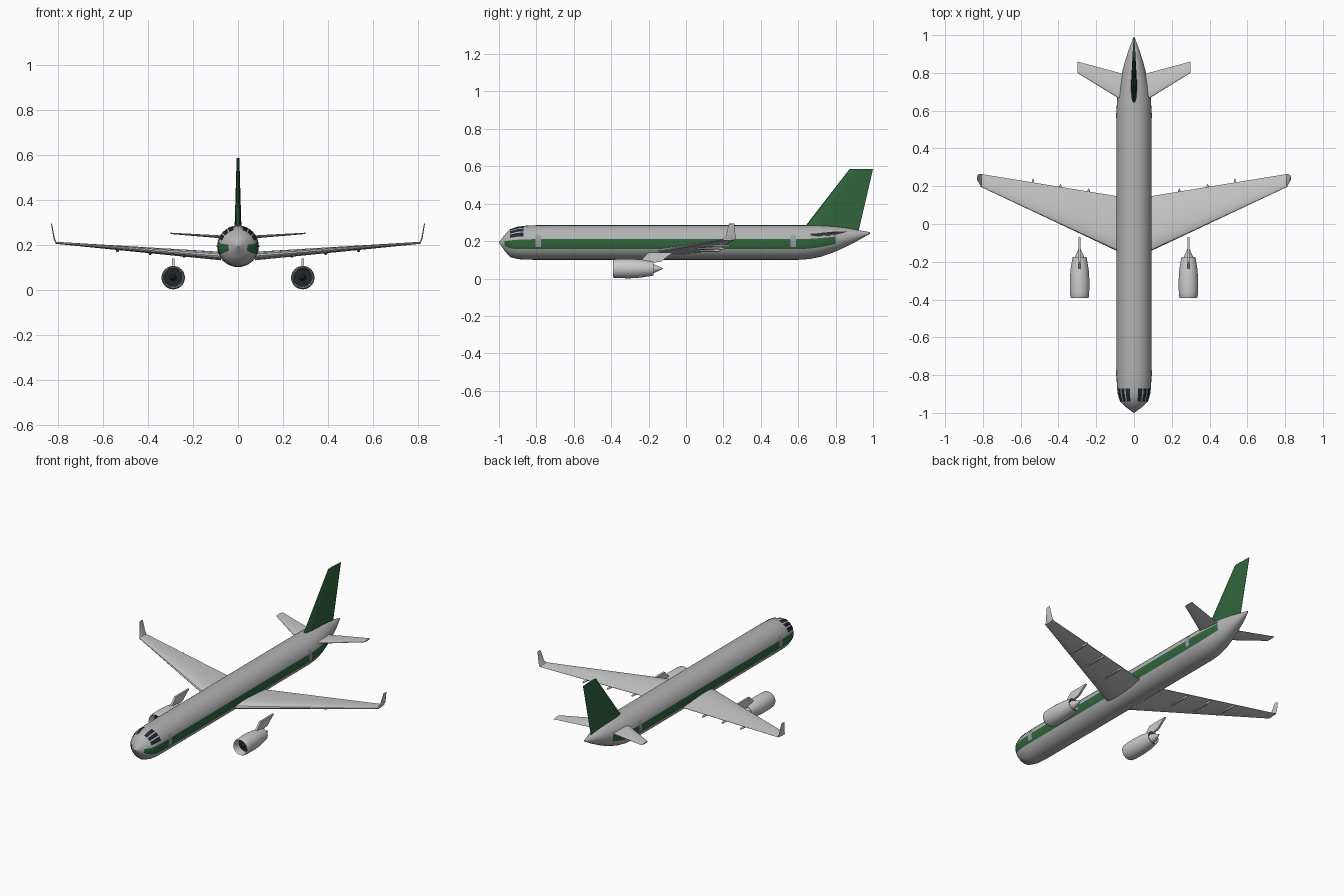
import bpy, math
from mathutils import Vector

if "Cube" in bpy.data.objects:
    bpy.data.objects.remove(bpy.data.objects["Cube"])


def material(name, rgb):
    m = bpy.data.materials.new(name)
    m.diffuse_color = (*rgb, 1)
    m.use_nodes = True
    m.node_tree.nodes["Principled BSDF"].inputs["Base Color"].default_value = m.diffuse_color
    return m


GREEN = material("green", (0.03, 0.13, 0.045))
DARK = material("dark", (0.015, 0.02, 0.03))
DOOR = material("door_grey", (0.3, 0.34, 0.38))
GREY = material("grey", (0.45, 0.45, 0.45))


def build(name, verts, faces, mat=None, mirror=False, angle=35):
    me = bpy.data.meshes.new(name)
    me.from_pydata([tuple(v) for v in verts], [], faces)
    if mat:
        me.materials.append(mat)
    for p in me.polygons:
        p.use_smooth = True
    me.set_sharp_from_angle(angle=math.radians(angle))
    ob = bpy.data.objects.new(name, me)
    bpy.context.collection.objects.link(ob)
    if mirror:
        ob.modifiers.new("mirror", 'MIRROR')
    return ob


def skin(rings, caps=True):
    """Join equal-sized closed rings into a tube."""
    n = len(rings[0])
    verts = [v for r in rings for v in r]
    faces = []
    for i in range(len(rings) - 1):
        for j in range(n):
            k = (j + 1) % n
            faces.append((i * n + j, i * n + k, (i + 1) * n + k, (i + 1) * n + j))
    if caps:
        faces.append(tuple(reversed(range(n))))
        faces.append(tuple(range(len(verts) - n, len(verts))))
    return verts, faces


def lathe(name, profile, x, z, mat=None, n=32, caps=True):
    """Revolve (y, radius) pairs about a line along y, mirrored to both sides."""
    rings = [[(x + r * math.cos(a), y, z + r * math.sin(a))
              for a in (-2 * math.pi * j / n for j in range(n))] for y, r in profile]
    return build(name, *skin(rings, caps), mat, True)


def foil(name, sections, mat=None, mirror=True):
    """Loft an aerofoil through (leading point, chord, thickness, normal)."""
    half = [(0, 0), (.02, .22), (.08, .38), (.2, .49), (.4, .5), (.7, .3), (1, .03)]
    outline = half + [(u, -t) for u, t in reversed(half[1:])]
    rings = []
    for lead, chord, thick, normal in sections:
        nv = Vector(normal).normalized()
        rings.append([Vector(lead) + Vector((0, u * chord, 0)) + nv * t * thick
                      for u, t in outline])
    return build(name, *skin(rings), mat, mirror)


# Fuselage stations: y, half width, bottom z, top z
BODY = [(-1.0, .002, .191, .195), (-.97, .042, .148, .233), (-.94, .074, .114, .264),
        (-.90, .086, .104, .277), (-.86, .0905, .101, .282), (-.80, .0925, .1, .285),
        (-.4, .0925, .1, .285), (0, .0925, .1, .285), (.6, .0925, .1, .285),
        (.66, .090, .104, .285), (.72, .082, .116, .284), (.80, .064, .144, .279),
        (.86, .048, .172, .271), (.92, .029, .203, .259), (.985, .004, .24, .248)]


def body_point(y, deg, lift=0.0):
    for a, b in zip(BODY, BODY[1:]):
        if a[0] <= y <= b[0]:
            f = (y - a[0]) / (b[0] - a[0])
            w, lo, hi = (a[i] + (b[i] - a[i]) * f for i in (1, 2, 3))
            break
    t = math.radians(deg)
    return ((w + lift) * math.cos(t), y, (lo + hi) / 2 + ((hi - lo) / 2 + lift) * math.sin(t))


SIDES = 32
fuselage = build("fuselage", *skin([[body_point(s[0], -j * 360 / SIDES) for j in range(SIDES)]
                                    for s in BODY]), GREY)

# Green stripe along both sides of the fuselage
fuselage.data.materials.append(GREEN)
for p in fuselage.data.polygons:
    c = p.center
    for a, b in zip(BODY, BODY[1:]):
        if a[0] < c.y < b[0] and -.97 < c.y < .82:
            w = (a[1] + b[1]) / 2
            mid, h = (a[2] + a[3] + b[2] + b[3]) / 4, (a[3] - a[2] + b[3] - b[2]) / 4
            deg = math.degrees(math.atan2((c.z - mid) / h, abs(c.x) / w))
            if -23 < deg < 11:
                p.material_index = 1


def patch(name, y0, y1, a0, a1, mat, ny=7, na=4):
    """Thin panel hugging the fuselage."""
    verts = [body_point(y0 + (y1 - y0) * i / ny, a0 + (a1 - a0) * j / na, .0022)
             for i in range(ny + 1) for j in range(na + 1)]
    m = na + 1
    faces = [(i * m + j, (i + 1) * m + j, (i + 1) * m + j + 1, i * m + j + 1)
             for i in range(ny) for j in range(na)]
    build(name, verts, faces, mat, True)


# Cockpit windows and cabin doors
for i, (a0, a1) in enumerate([(22, 37), (42, 56), (61, 76)]):
    patch(f"cockpit_window_{i + 1}", -.94, -.87, a0, a1, DARK)
patch("front_door", -.805, -.775, -14, 26, DOOR, 1, 6)
patch("rear_door", .56, .587, -14, 26, DOOR, 1, 6)

# Wings, winglets and tail surfaces
UP, SIDE = (0, 0, 1), (1, 0, 0)
foil("wing", [((.075, -.15, .149), .295, .038, UP), ((.812, .197, .208), .068, .009, UP)])
foil("winglet", [((.808, .195, .207), .07, .008, (-.5, 0, 1)),
                 ((.817, .212, .225), .053, .006, (-1, 0, .3)),
                 ((.829, .230, .293), .028, .004, (-1, 0, .2))])
foil("tailplane", [((.04, .64, .232), .15, .014, UP), ((.30, .80, .25), .06, .006, UP)])
foil("tail_fin", [((0, .615, .25), .307, .032, SIDE), ((0, .875, .586), .125, .012, SIDE)],
     GREEN, False)

# Flap track fairings under the wing
for i, (x, z, y1) in enumerate([(.24, .149, .188), (.39, .161, .212), (.535, .174, .24)]):
    lathe(f"flap_fairing_{i + 1}", [(y1 - .165, .001), (y1 - .14, .006), (y1 - .06, .0075),
                                    (y1 - .012, .006), (y1, .001)], x, z, n=10)

# Engines
EX, EZ = .288, .053
lathe("engine_nacelle", [(-.335, .039), (-.375, .041), (-.387, .043), (-.391, .046),
                         (-.385, .049), (-.36, .051), (-.30, .052), (-.24, .048),
                         (-.175, .037), (-.176, .034), (-.23, .036)], EX, EZ, caps=False)
lathe("engine_fan", [(-.345, .041), (-.335, .041)], EX, EZ, DARK)
lathe("fan_spinner", [(-.38, .001), (-.37, .007), (-.345, .014)], EX, EZ, DARK, 20)
lathe("exhaust_duct", [(-.225, .037), (-.205, .036)], EX, EZ, DARK)
lathe("exhaust_cone", [(-.21, .024), (-.175, .025), (-.122, .001)], EX, EZ, n=24)

# Pylons between engine and wing
side = [(-.24, .097), (-.20, .139), (-.07, .139), (-.135, .09), (-.18, .084)]
build("engine_pylon", *skin([[(EX + s * .006, y, z) for y, z in side] for s in (-1, 1)]),
      None, True)
